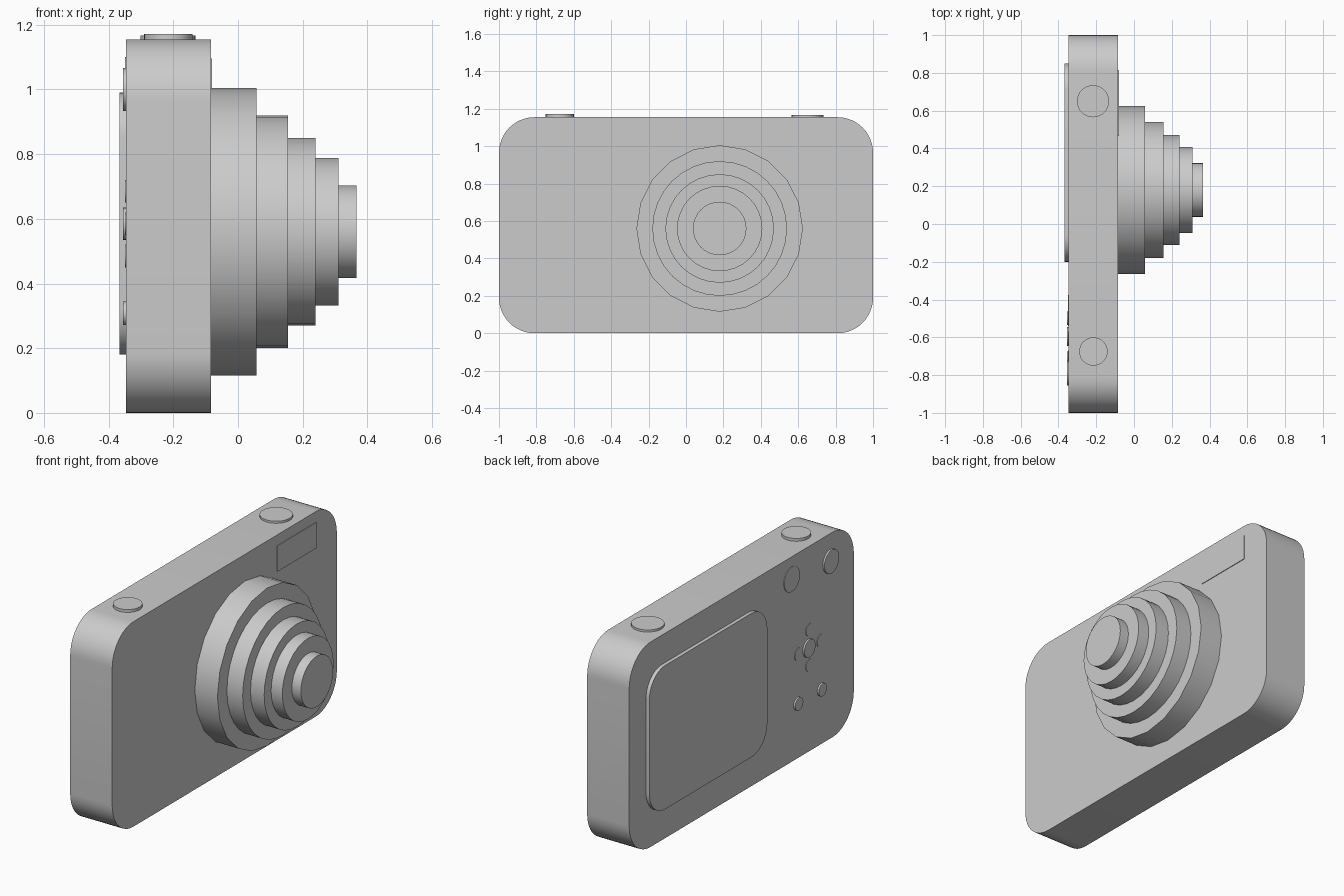
import bpy, bmesh, math
from mathutils import Vector

cube = bpy.data.objects.get("Cube")
if cube:
    bpy.data.objects.remove(cube, do_unlink=True)

grey = bpy.data.materials.new("plain grey")
grey.use_nodes = True
colour = (0.6, 0.6, 0.6, 1)
grey.diffuse_color = colour
grey.node_tree.nodes["Principled BSDF"].inputs["Base Color"].default_value = colour


def prism(name, outline, push):
    """Extrude a closed outline by a vector into a capped solid."""
    bm = bmesh.new()
    face = bm.faces.new([bm.verts.new(p) for p in outline])
    out = bmesh.ops.extrude_face_region(bm, geom=[face], use_keep_orig=True)
    moved = [v for v in out["geom"] if isinstance(v, bmesh.types.BMVert)]
    bmesh.ops.translate(bm, verts=moved, vec=push)
    bmesh.ops.recalc_face_normals(bm, faces=bm.faces)
    mesh = bpy.data.meshes.new(name)
    bm.to_mesh(mesh)
    bm.free()
    mesh.materials.append(grey)
    obj = bpy.data.objects.new(name, mesh)
    bpy.context.collection.objects.link(obj)
    bpy.ops.object.select_all(action="DESELECT")
    obj.select_set(True)
    bpy.context.view_layer.objects.active = obj
    bpy.ops.object.shade_smooth_by_angle(angle=math.radians(30))
    return obj


def slab(name, x0, x1, y0, y1, z0, z1, r=0, steps=10):
    """Rounded rectangle in the side plane, extruded along x."""
    if r == 0:
        pts = [(x0, y0, z0), (x0, y1, z0), (x0, y1, z1), (x0, y0, z1)]
    else:
        pts = []
        corners = [(y1 - r, z1 - r), (y0 + r, z1 - r), (y0 + r, z0 + r), (y1 - r, z0 + r)]
        for k, (cy, cz) in enumerate(corners):
            for i in range(steps + 1):
                a = (k + i / steps) * math.pi / 2
                pts.append((x0, cy + r * math.cos(a), cz + r * math.sin(a)))
    return prism(name, pts, Vector((x1 - x0, 0, 0)))


def disc(name, x0, x1, y, z, r, sides=32):
    """Cylinder along x."""
    angles = [2 * math.pi * i / sides for i in range(sides)]
    pts = [(x0, y + r * math.cos(a), z + r * math.sin(a)) for a in angles]
    return prism(name, pts, Vector((x1 - x0, 0, 0)))


def top_button(name, x, y, r, z0, z1, sides=32):
    angles = [2 * math.pi * i / sides for i in range(sides)]
    pts = [(x + r * math.cos(a), y + r * math.sin(a), z0) for a in angles]
    return prism(name, pts, Vector((0, 0, z1 - z0)))


# Body
BACK, FRONT = -0.346, -0.084
slab("body", BACK, FRONT, -1, 1, 0, 1.155, 0.19, 12)

# Stepped lens barrel
start = FRONT - 0.02
rings = [(0.445, 0.057, 20), (0.36, 0.155, 32), (0.29, 0.24, 32),
         (0.228, 0.31, 32), (0.143, 0.366, 32)]
for n, (radius, end, sides) in enumerate(rings, 1):
    disc(f"lens_ring_{n}", start, end, 0.18, 0.56, radius, sides)
    start = end - 0.01

# Flash window on the lens side
slab("flash_window", FRONT - 0.01, FRONT + 0.004, 0.465, 0.815, 0.95, 1.095)

# Buttons on the top
top_button("shutter_button", -0.217, 0.65, 0.085, 1.14, 1.167)
top_button("power_button", -0.215, -0.675, 0.075, 1.14, 1.171)

# Screen on the back
slab("screen", BACK + 0.01, -0.367, -0.2, 0.85, 0.18, 0.99, 0.14)

# Raised back buttons
for name, y, z, r in [("mode_dial", -0.79, 1.0, 0.066), ("pad_centre", -0.595, 0.585, 0.05),
                      ("lower_button_inner", -0.5, 0.308, 0.036),
                      ("lower_button_outer", -0.71, 0.308, 0.036)]:
    disc(name, BACK + 0.01, BACK - 0.01, y, z, r, 24)

# Nearly flush back buttons: one zoom button and four pad buttons
disc("zoom_button", BACK + 0.01, BACK - 0.004, -0.445, 1.03, 0.07, 24)
for name, dy, dz in [("pad_up", 0, 1), ("pad_down", 0, -1), ("pad_left", 1, 0), ("pad_right", -1, 0)]:
    disc(name, BACK + 0.01, BACK - 0.003, -0.605 + dy * 0.1, 0.585 + dz * 0.1, 0.035, 20)
